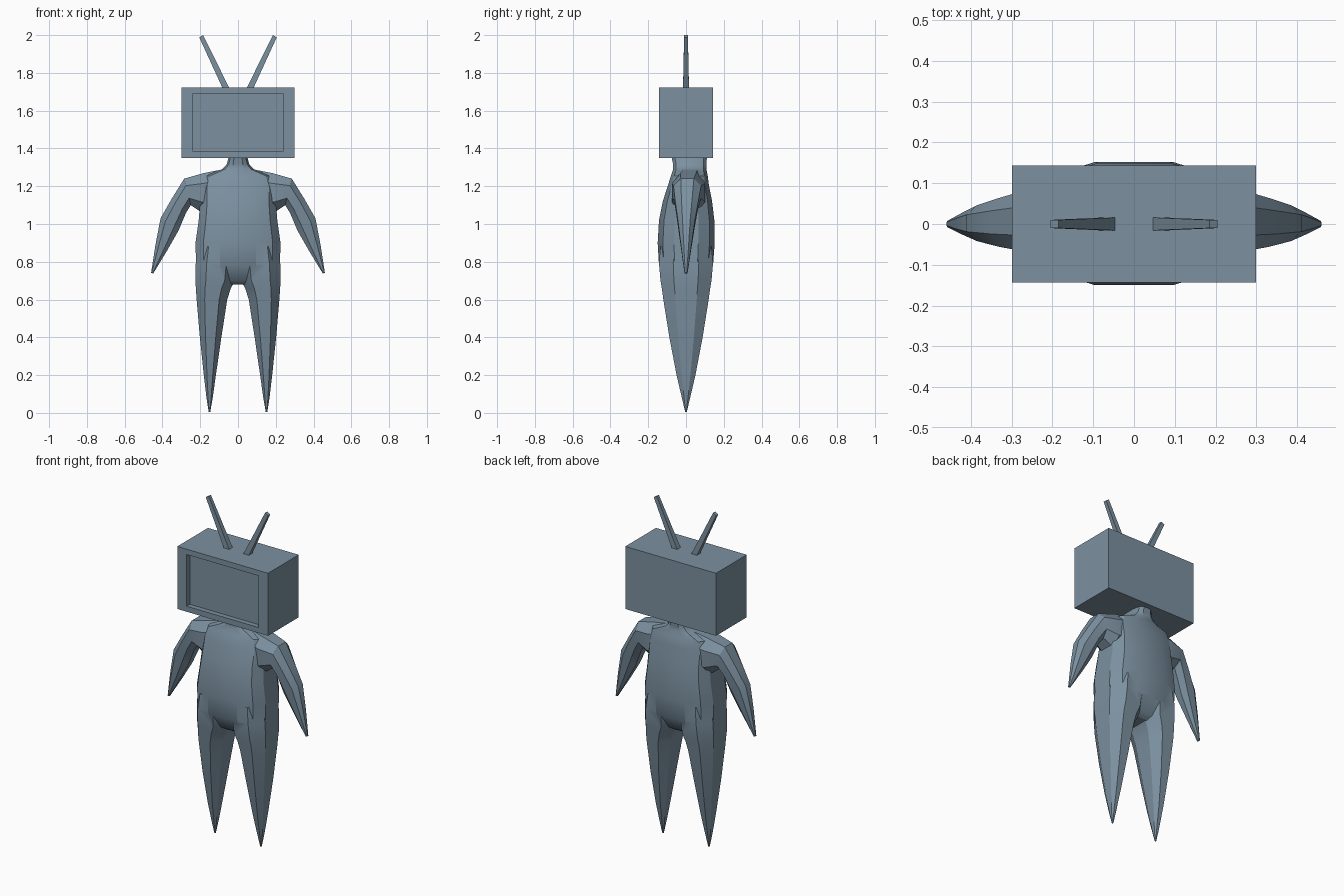
import bpy, bmesh, math

if "Cube" in bpy.data.objects:
    bpy.data.objects.remove(bpy.data.objects["Cube"])

# Slate blue for every part
slate = bpy.data.materials.new("slate")
slate.diffuse_color = (0.2, 0.28, 0.35, 1)
slate.use_nodes = True
slate.node_tree.nodes["Principled BSDF"].inputs["Base Color"].default_value = slate.diffuse_color


def power(v, p):
    return math.copysign(abs(v) ** p, v) if abs(v) > 1e-6 else 0.0


def loft(name, rings, sides=8, p=0.85, mirror=1):
    """Skin rings given as (inner xz, outer xz, front y, back y)."""
    bm = bmesh.new()
    half = math.pi / sides
    top = math.cos(half) ** p
    loops = []
    for (xi, zi), (xo, zo), y0, y1 in rings:
        loop = []
        for i in range(sides):
            a = 2 * half * i + half
            c, s = power(math.cos(a), p) / top, power(math.sin(a), p) / top
            x = (xi + xo) / 2 + c * (xo - xi) / 2
            z = (zi + zo) / 2 + c * (zo - zi) / 2
            y = (y0 + y1) / 2 + s * (y1 - y0) / 2
            loop.append(bm.verts.new((x * mirror, y, z)))
        loops.append(loop)
    for a, b in zip(loops, loops[1:]):
        for i in range(sides):
            j = (i + 1) % sides
            bm.faces.new((a[i], a[j], b[j], b[i]))
    bm.faces.new(loops[0])
    bm.faces.new(loops[-1])
    bmesh.ops.recalc_face_normals(bm, faces=bm.faces)
    return finish(name, bm)


def finish(name, bm):
    mesh = bpy.data.meshes.new(name)
    bm.to_mesh(mesh)
    bm.free()
    mesh.materials.append(slate)
    obj = bpy.data.objects.new(name, mesh)
    bpy.context.collection.objects.link(obj)
    return obj


# Torso and neck: z, half width, front y, back y
torso = [(0.68, 0.10, -0.07, 0.07), (0.70, 0.15, -0.10, 0.10),
         (0.78, 0.222, -0.143, 0.143), (0.90, 0.225, -0.15, 0.152),
         (1.02, 0.208, -0.143, 0.15), (1.12, 0.20, -0.123, 0.138),
         (1.20, 0.20, -0.097, 0.122), (1.255, 0.18, -0.08, 0.115),
         (1.29, 0.085, -0.068, 0.108), (1.315, 0.06, -0.068, 0.108),
         (1.37, 0.045, -0.08, 0.112)]
body = loft("body", [((-w, z), (w, z), f, b) for z, w, f, b in torso], 12, 0.65)

# Tapered legs: z, inner x, outer x, half depth
leg = [(0.004, 0.147, 0.155, 0.004), (0.08, 0.134, 0.167, 0.022),
       (0.20, 0.117, 0.181, 0.05), (0.40, 0.088, 0.202, 0.088),
       (0.60, 0.057, 0.219, 0.12), (0.66, 0.038, 0.223, 0.128),
       (0.70, 0.015, 0.226, 0.135), (0.79, 0.004, 0.224, 0.143),
       (0.88, 0.004, 0.21, 0.135)]
leg_rings = [((a, z), (b, z), -d, d) for z, a, b, d in leg]

# Bent arms, from inside the chest to the pointed hand
arm_rings = [((0.06, 1.10), (0.05, 1.295), -0.05, 0.10),
             ((0.19, 1.06), (0.18, 1.27), -0.075, 0.10),
             ((0.25, 1.10), (0.285, 1.24), -0.066, 0.08),
             ((0.275, 1.06), (0.35, 1.135), -0.056, 0.064),
             ((0.315, 0.965), (0.41, 1.03), -0.042, 0.046),
             ((0.375, 0.86), (0.437, 0.89), -0.026, 0.028),
             ((0.449, 0.738), (0.46, 0.742), -0.008, 0.008)]

# Weld limbs to the torso
for side in (-1, 1):
    for rings in (leg_rings, arm_rings):
        limb = loft("limb", rings, 8, 0.85, side)
        mod = body.modifiers.new("union", 'BOOLEAN')
        mod.operation = 'UNION'
        mod.solver = 'EXACT'
        mod.object = limb
        bpy.context.view_layer.objects.active = body
        bpy.ops.object.modifier_apply(modifier=mod.name)
        bpy.data.objects.remove(limb)

# Soft shading on the body, keeping its strong creases
body.select_set(True)
bpy.ops.object.shade_smooth_by_angle(angle=math.radians(32))

# Television head with a recessed screen
bm = bmesh.new()
bmesh.ops.create_cube(bm, size=1)
for v in bm.verts:
    v.co.x *= 0.597
    v.co.y *= 0.288
    v.co.z = 1.536 + v.co.z * 0.372
front = min(bm.faces, key=lambda f: f.calc_center_median().y)
bmesh.ops.inset_region(bm, faces=[front], thickness=0.03)
for v in front.verts:
    v.co.x = math.copysign(0.237, v.co.x)
    v.co.z = 1.69 if v.co.z > 1.536 else 1.383
inner = bmesh.ops.extrude_discrete_faces(bm, faces=[front])["faces"][0]
for v in inner.verts:
    v.co.y += 0.03
finish("television_head", bm)

# Antennas
for side, label in ((-1, "left"), (1, "right")):
    loft(label + "_antenna",
         [((0.042, 1.712), (0.072, 1.698), -0.016, 0.016),
          ((0.185, 2.0), (0.205, 1.988), -0.01, 0.01)],
         4, 1, side)
